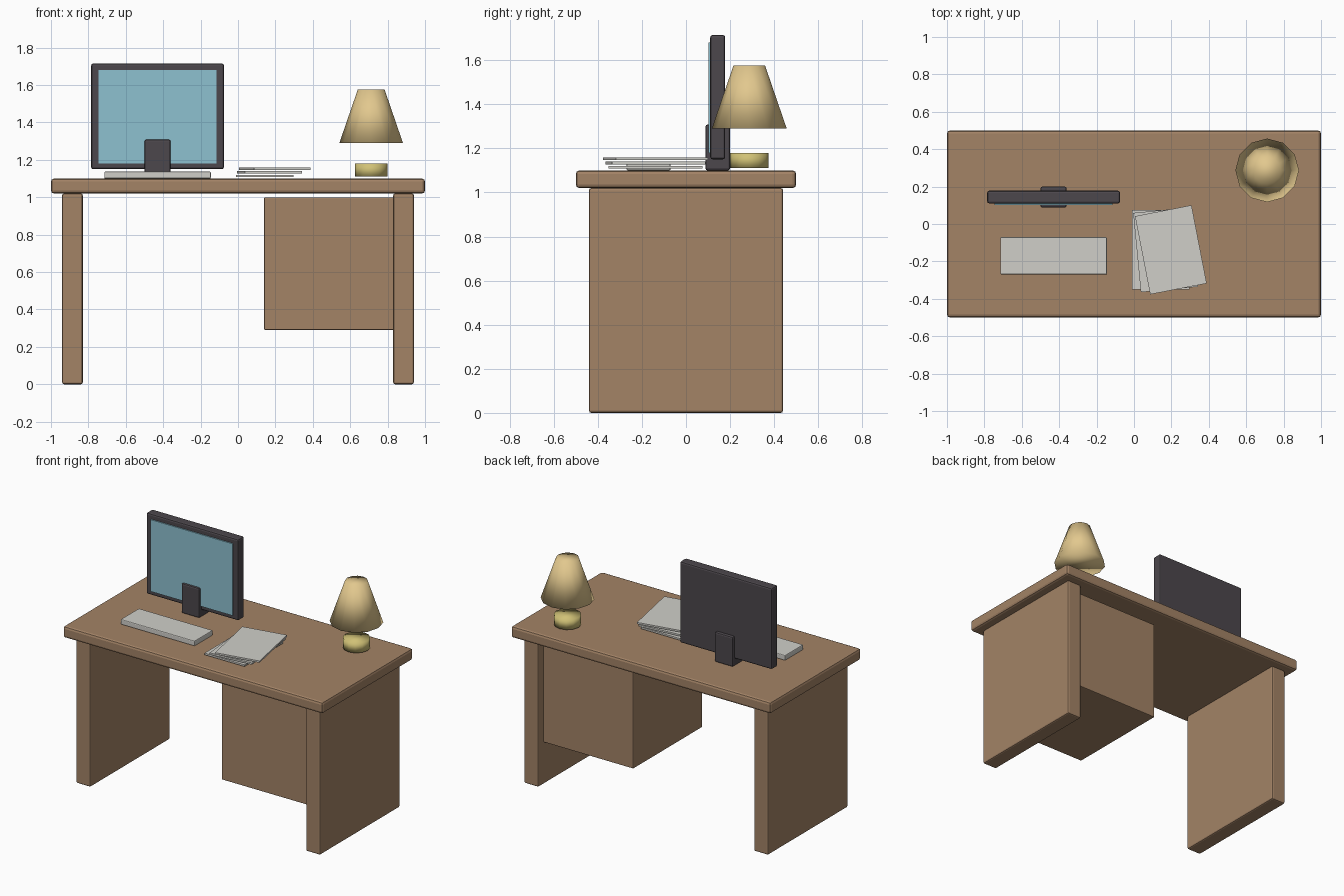
import bpy
import math

if "Cube" in bpy.data.objects:
    bpy.data.objects.remove(bpy.data.objects["Cube"])


def material(name, r, g, b):
    def lin(c):
        c /= 255
        return c / 12.92 if c <= 0.04045 else ((c + 0.055) / 1.055) ** 2.4
    m = bpy.data.materials.new(name)
    m.diffuse_color = (lin(r), lin(g), lin(b), 1)
    m.use_nodes = True
    m.node_tree.nodes["Principled BSDF"].inputs["Base Color"].default_value = m.diffuse_color
    return m


wood = material("brown wood", 163, 131, 102)
dark = material("dark plastic", 76, 71, 76)
glass = material("blue screen", 141, 193, 208)
paper = material("pale grey", 208, 207, 201)
fabric = material("lamp fabric", 226, 200, 142)
brass = material("lamp brass", 208, 193, 118)


def box(name, x, y, z, mat, bevel=0.0, turn=0.0):
    """Box from (min, max) ranges, with optional rounded edges."""
    bpy.ops.mesh.primitive_cube_add(
        size=1, location=[sum(r) / 2 for r in (x, y, z)])
    ob = bpy.context.object
    ob.name = name
    ob.scale = [r[1] - r[0] for r in (x, y, z)]
    bpy.ops.object.transform_apply(location=False, rotation=False, scale=True)
    ob.rotation_euler.z = math.radians(turn)
    ob.data.materials.append(mat)
    if bevel:
        mod = ob.modifiers.new("rounded edges", 'BEVEL')
        mod.width = bevel
        mod.segments = 2
    return ob


def lathe(name, r1, r2, z, mat):
    """Twelve-sided, fully smooth capped cone on the lamp axis."""
    bpy.ops.mesh.primitive_cone_add(
        vertices=12, radius1=r1, radius2=r2, depth=z[1] - z[0],
        location=(0.712, 0.287, sum(z) / 2))
    ob = bpy.context.object
    ob.name = name
    ob.data.materials.append(mat)
    bpy.ops.object.shade_smooth()
    return ob


# Desk: top, two side panels, hanging cabinet
box("desk_top", (-1, 1), (-0.5, 0.5), (1.02, 1.10), wood, 0.016)
for side, x in (("left", (-0.94, -0.83)), ("right", (0.83, 0.94))):
    box(side + "_leg_panel", x, (-0.44, 0.44), (0, 1.02), wood, 0.01)
box("cabinet", (0.14, 0.84), (-0.38, 0.38), (0.29, 1.0), wood, 0.006)

# Monitor: casing, screen plate, stand
box("monitor_casing", (-0.785, -0.075), (0.11, 0.178), (1.15, 1.715), dark, 0.011)
box("monitor_screen", (-0.745, -0.115), (0.102, 0.111), (1.18, 1.68), glass)
box("monitor_stand", (-0.50, -0.36), (0.088, 0.2), (1.10, 1.308), dark, 0.01)

# Keyboard
box("keyboard", (-0.715, -0.145), (-0.27, -0.07), (1.10, 1.137), paper, 0.006)

# Fanned stack of three sheets
for i in range(3):
    cx, cy, cz = 0.142 + 0.0275 * i, -0.138, 1.114 + 0.0195 * i
    box(f"paper_sheet_{i + 1}", (cx - 0.154, cx + 0.154),
        (cy - 0.213, cy + 0.213), (cz - 0.006, cz + 0.006), paper, turn=5.5 * i)

# Lamp: base and floating shade
lathe("lamp_base", 0.087, 0.087, (1.11, 1.18), brass)
lathe("lamp_shade", 0.17, 0.072, (1.29, 1.575), fabric)
